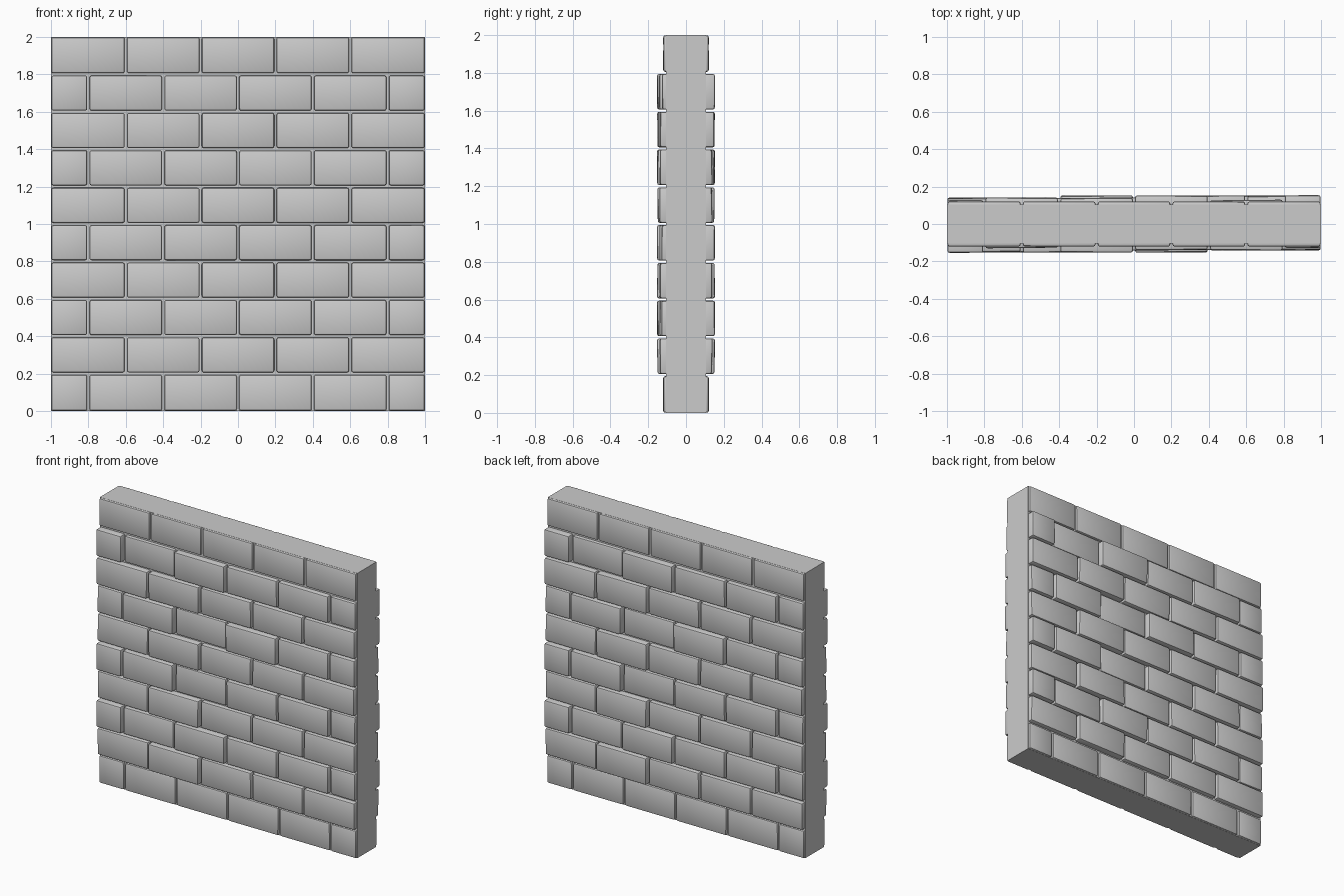
import bpy, bmesh, math, random
from mathutils import Vector

if "Cube" in bpy.data.objects:
    bpy.data.objects.remove(bpy.data.objects["Cube"])

random.seed(4)
ROW, LENGTH, GAP = 0.2, 0.4, 0.006
CORE = 0.105                                  # half thickness of the mortar core
DEPTH = {'F': 0.12, 'L': 0.128, 'M': 0.139, 'H': 0.151}
# How far each brick stands out, bottom row first, left to right
ROWS = ["FFFFFF", "MHMMM", "HMHMML", "MHMMM", "HHLMML",
        "MHMMM", "MHLHMM", "HHMMM", "HLHMML", "FFFFF"]


def add_brick(target, x0, x1, z0, z1, depth, tilt):
    """One rounded brick, slightly uneven on its outer face."""
    bm = bmesh.new()
    bmesh.ops.create_cube(bm, size=1)
    for v in bm.verts:
        front = v.co.y < 0
        v.co = Vector((x1 if v.co.x > 0 else x0,
                       -depth if front else -0.06,
                       z1 if v.co.z > 0 else z0))
        if front:
            v.co.y += random.uniform(-tilt, tilt)
    bmesh.ops.bevel(bm, geom=bm.edges[:], offset=0.011, segments=2,
                    profile=0.5, affect='EDGES')
    part = bpy.data.meshes.new("brick_part")
    bm.to_mesh(part)
    bm.free()
    target.from_mesh(part)
    bpy.data.meshes.remove(part)


# Brick facing in running bond, with half bricks at the ends of even rows
facing = bmesh.new()
for r, row in enumerate(ROWS):
    start = -1.0 if len(row) == 5 else -1.2
    for i, level in enumerate(row):
        x0 = max(start + i * LENGTH, -1.0)
        x1 = min(start + (i + 1) * LENGTH, 1.0)
        x0 += GAP if x0 > -0.99 else 0.002
        x1 -= GAP if x1 < 0.99 else 0.002
        z0 = r * ROW + (GAP if r > 0 else 0.001)
        z1 = (r + 1) * ROW - (GAP if r < 9 else 0.001)
        add_brick(facing, x0, x1, z0, z1, DEPTH[level],
                  0.001 if level == 'F' else 0.003)
mesh = bpy.data.meshes.new("brick_facing")
facing.to_mesh(mesh)
facing.free()

# The same facing is used on both sides, turned half way round at the back
for name, angle in (("front_bricks", 0), ("back_bricks", math.pi)):
    ob = bpy.data.objects.new(name, mesh)
    ob.rotation_euler.z = angle
    bpy.context.collection.objects.link(ob)
    bpy.ops.object.select_all(action='DESELECT')
    ob.select_set(True)
    bpy.context.view_layer.objects.active = ob
    if angle == 0:
        bpy.ops.object.shade_smooth_by_angle(angle=math.radians(30))

# Solid mortar core
bpy.ops.mesh.primitive_cube_add(size=1, location=(0, 0, 1))
core = bpy.context.object
core.name = "mortar_core"
core.scale = (2, 2 * CORE, 2)
bpy.ops.object.transform_apply(location=False, rotation=False, scale=True)
